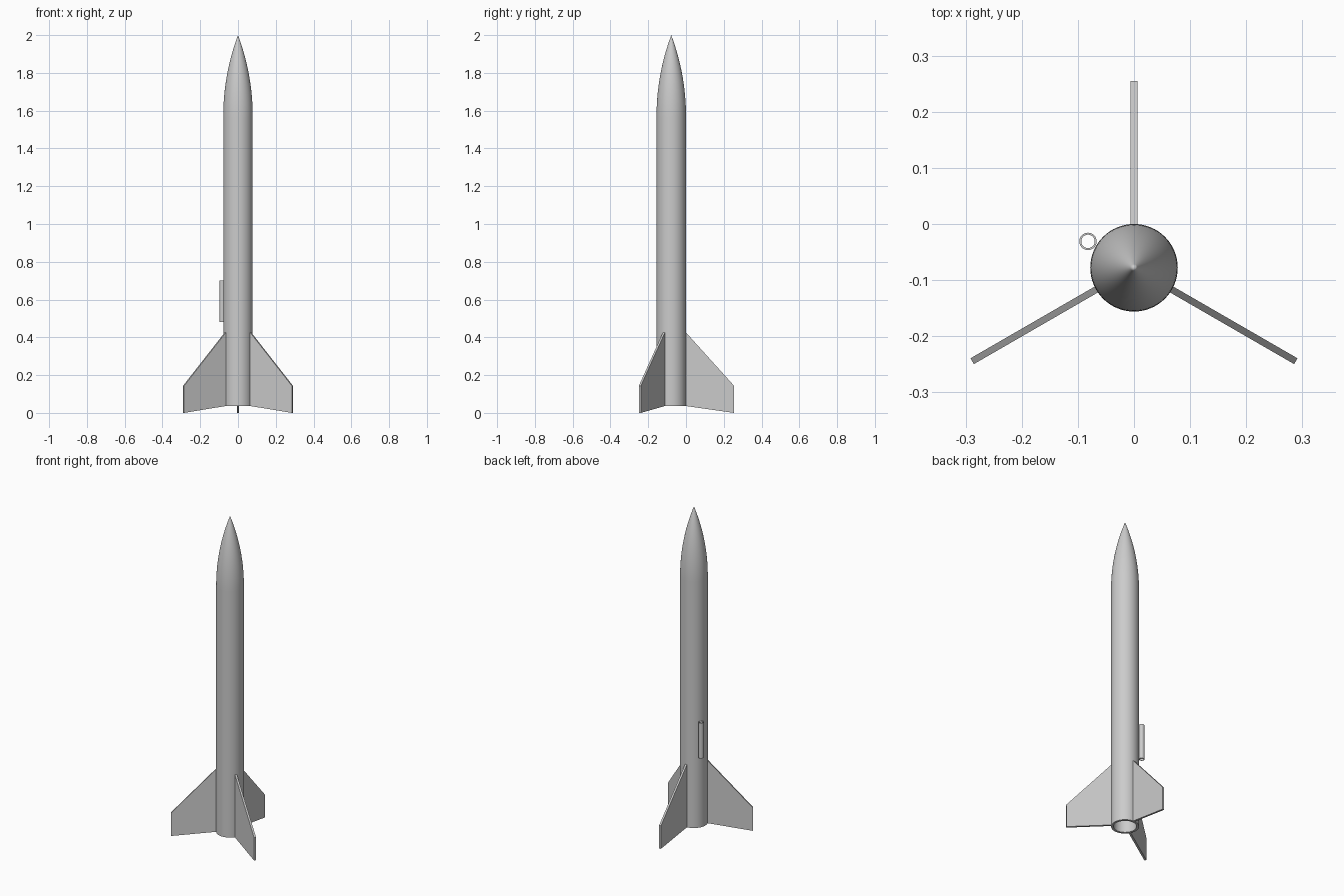
import bpy, bmesh, math
from mathutils import Matrix

if "Cube" in bpy.data.objects:
    bpy.data.objects.remove(bpy.data.objects["Cube"], do_unlink=True)

AXIS_Y = -0.078      # rocket centreline
RADIUS = 0.078
BASE, SEAM, TIP = 0.037, 1.57, 2.0

grey = bpy.data.materials.new("light_grey")
grey.use_nodes = True
COLOUR = (0.6, 0.6, 0.6, 1)
grey.diffuse_color = COLOUR
grey.node_tree.nodes["Principled BSDF"].inputs["Base Color"].default_value = COLOUR


def finish(name, bm, location, smooth=True):
    bmesh.ops.remove_doubles(bm, verts=bm.verts, dist=1e-5)
    bmesh.ops.recalc_face_normals(bm, faces=bm.faces)
    mesh = bpy.data.meshes.new(name)
    bm.to_mesh(mesh)
    bm.free()
    mesh.materials.append(grey)
    obj = bpy.data.objects.new(name, mesh)
    obj.location = location
    bpy.context.collection.objects.link(obj)
    if smooth:
        bpy.ops.object.select_all(action='DESELECT')
        obj.select_set(True)
        bpy.context.view_layer.objects.active = obj
        bpy.ops.object.shade_smooth_by_angle(angle=math.radians(30))
    return obj


def lathe(name, profile, location, closed=False, steps=64):
    """Spin a (radius, height) profile around z."""
    bm = bmesh.new()
    verts = [bm.verts.new((r, 0, z)) for r, z in profile]
    pairs = list(zip(verts, verts[1:]))
    if closed:
        pairs.append((verts[-1], verts[0]))
    edges = [bm.edges.new(p) for p in pairs]
    bmesh.ops.spin(bm, geom=verts + edges, cent=(0, 0, 0), axis=(0, 0, 1),
                   angle=math.tau, steps=steps, use_duplicate=False)
    return finish(name, bm, location)


def tube(name, outer, inner, bottom, top, location, steps):
    ring = [(outer, bottom), (outer, top), (inner, top), (inner, bottom)]
    return lathe(name, ring, location, True, steps)


# Hollow body tube
centre = (0, AXIS_Y, 0)
tube("body_tube", RADIUS, 0.064, BASE, SEAM, centre, 64)

# Tangent ogive nose with a shoulder plugged into the tube
length = TIP - SEAM
arc = (RADIUS ** 2 + length ** 2) / (2 * RADIUS)
nose = [(0, SEAM - 0.1), (0.064, SEAM - 0.1), (0.064, SEAM)]
for i in range(25):
    h = length * i / 24
    r = math.sqrt(arc ** 2 - h ** 2) + RADIUS - arc
    nose.append((max(r, 0), SEAM + h))
lathe("nose_cone", nose, centre)

# Three swept fins
outline = [(0.074, 0.037), (0.333, 0.0), (0.333, 0.143), (0.074, 0.43)]
for name, angle in (("back_fin", 90), ("right_fin", 210), ("left_fin", 330)):
    bm = bmesh.new()
    face = bm.faces.new([bm.verts.new((r, -0.006, z)) for r, z in outline])
    side = bmesh.ops.extrude_face_region(bm, geom=[face])["geom"]
    bmesh.ops.translate(bm, vec=(0, 0.012, 0),
                        verts=[v for v in side if isinstance(v, bmesh.types.BMVert)])
    bm.transform(Matrix.Rotation(math.radians(angle), 4, 'Z'))
    finish(name, bm, centre, smooth=False)

# Launch guide tube on the side of the body
tube("launch_lug", 0.0155, 0.012, 0.48, 0.70, (-0.082, -0.031, 0), 32)
